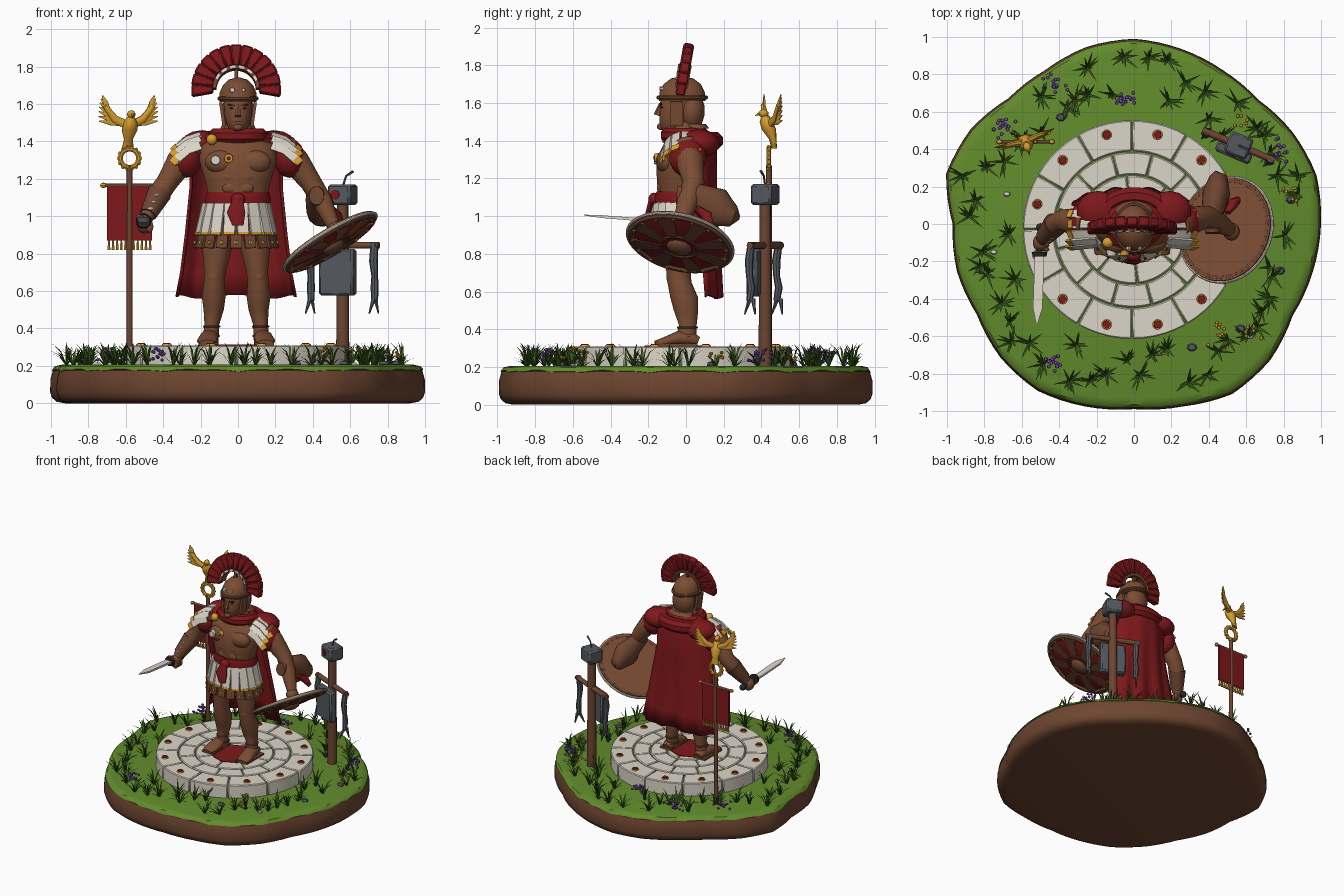
import bpy, bmesh, random
from math import sin, cos, pi, radians
from mathutils import Vector, Matrix

random.seed(4)
cube = bpy.data.objects.get("Cube")
if cube:
    bpy.data.objects.remove(cube, do_unlink=True)
X, Y, Z = Vector((1, 0, 0)), Vector((0, 1, 0)), Vector((0, 0, 1))


def material(name, r, g, b):
    m = bpy.data.materials.new(name)
    m.use_nodes = True
    m.diffuse_color = (r, g, b, 1)
    m.node_tree.nodes["Principled BSDF"].inputs["Base Color"].default_value = (r, g, b, 1)
    return m


skin = material("tan brown", .2, .075, .034)
earth = material("earth brown", .155, .06, .03)
red = material("deep red", .21, .009, .011)
stone = material("pale stone", .72, .67, .58)
grass = material("grass green", .12, .26, .025)
leaf = material("dark leaf", .04, .1, .012)
gold = material("gold", .68, .34, .03)
steel = material("grey steel", .09, .1, .115)
violet = material("violet", .2, .075, .45)
dark = material("near black brown", .026, .02, .018)


class Part:
    """One object: shapes are added to its bmesh, then it is built on exit."""

    def __init__(self, name, mat, mirror=False, matrix=None, solid=0, bevel=0):
        self.name, self.mat, self.mirror, self.matrix = name, mat, mirror, matrix
        self.solid, self.bevel = solid, bevel

    def __enter__(self):
        self.bm = bmesh.new()
        return self

    def __exit__(self, *_):
        bm = self.bm
        bmesh.ops.recalc_face_normals(bm, faces=bm.faces)
        if self.matrix:
            bm.transform(self.matrix)
        me = bpy.data.meshes.new(self.name)
        bm.to_mesh(me)
        bm.free()
        me.materials.append(self.mat)
        me.shade_smooth()
        me.set_sharp_from_angle(angle=radians(42))
        ob = bpy.data.objects.new(self.name, me)
        bpy.context.collection.objects.link(ob)
        if self.mirror:
            ob.modifiers.new("Mirror", "MIRROR").use_mirror_merge = False
            ob.location.x = -.01
        if self.solid:
            ob.modifiers.new("Solid", "SOLIDIFY").thickness = self.solid
        if self.bevel:
            ob.modifiers.new("Bevel", "BEVEL").width = self.bevel

    def ball(self, loc, size, seg=14):
        bmesh.ops.create_uvsphere(self.bm, u_segments=seg, v_segments=max(4, seg // 2), radius=1,
                                  matrix=Matrix.LocRotScale(Vector(loc), None, Vector(size)))

    def box(self, loc, size, spin=0):
        m = Matrix.Translation(loc) @ Matrix.Rotation(radians(spin), 4, 'Y') @ Matrix.Diagonal((*size, 1))
        bmesh.ops.create_cube(self.bm, size=1, matrix=m)

    def cone(self, a, b, r1, r2, n=12):
        a, b = Vector(a), Vector(b)
        m = Matrix.Translation((a + b) / 2) @ (b - a).to_track_quat('Z', 'Y').to_matrix().to_4x4()
        bmesh.ops.create_cone(self.bm, cap_ends=True, segments=n, radius1=r1, radius2=r2,
                              depth=(b - a).length, matrix=m)

    def loft(self, secs, ref=None, n=16, closed=False):
        """Elliptical sections x, y, z, rx, ry; level unless ref sets the frame."""
        count, rows = len(secs), []
        pts = [Vector(s[:3]) for s in secs]
        for i, (p, s) in enumerate(zip(pts, secs)):
            u, v = X, Y
            if ref:
                after = pts[(i + 1) % count] if closed else pts[min(i + 1, count - 1)]
                t = (after - pts[i - 1 if closed else max(i - 1, 0)]).normalized()
                u = t.cross(ref).normalized()
                v = u.cross(t)
            angles = [2 * pi * (k + .5) / n for k in range(n)]
            rows.append([self.bm.verts.new(p + u * s[3] * cos(a) + v * s[4] * sin(a)) for a in angles])
        self.grid(rows + rows[:1] if closed else rows, True)
        if not closed:
            self.bm.faces.new(rows[0])
            self.bm.faces.new(rows[-1])

    def grid(self, rows, wrap=False):
        n = len(rows[0])
        for p, q in zip(rows, rows[1:]):
            for k in range(n if wrap else n - 1):
                j = (k + 1) % n
                self.bm.faces.new((p[k], p[j], q[j], q[k]))

    def ring(self, c, rx, ry, r, ref=Z, n=28):
        other = Y if ref == Z else Z
        pts = [Vector(c) + X * rx * cos(a) + other * ry * sin(a) for a in (2 * pi * k / n for k in range(n))]
        self.loft([(*p, r, r) for p in pts], ref, 8, True)

    def wedge(self, r0, r1, a0, a1, z0, z1, steps=5):
        rows = []
        for k in range(steps + 1):
            a = a0 + (a1 - a0) * k / steps
            rows.append([self.bm.verts.new((r * cos(a), r * sin(a), z))
                         for r, z in ((r0, z0), (r1, z0), (r1, z1), (r0, z1))])
        self.grid(rows, True)
        self.bm.faces.new(rows[0])
        self.bm.faces.new(rows[-1])


# Island
edge = [100, 101, 98, 94, 95, 97, 99, 98, 95, 95, 101, 104, 97, 98, 97, 101, 103, 101, 99, 101, 105, 103, 98, 99]


def shore(a):
    f = a / (2 * pi) * 24 % 24
    i = int(f)
    return (edge[i] + (edge[(i + 1) % 24] - edge[i]) * (f - i)) / 100


def island(name, mat, layers, wave):
    with Part(name, mat) as p:
        rows = []
        for s, z in layers:
            angles = [2 * pi * k / 96 for k in range(96)]
            rows.append([p.bm.verts.new((s * shore(a) * cos(a), s * shore(a) * sin(a),
                                         z + (wave * sin(a * 23) * sin(a * 9) if z < .19 else 0)))
                         for a in angles])
        p.grid(rows, True)
        p.bm.faces.new(rows[0])
        p.bm.faces.new(rows[-1])


island("island_soil", earth, [(.92, 0), (.965, .008), (.99, .03), (1, .06), (.998, .13), (.985, .175), (.96, .19)], 0)
island("island_turf", grass, [(.97, .17), (.99, .178), (.975, .198), (.94, .206)], .008)

# Round stone dais
here = Matrix.Translation((-.01, -.03, 0))
with Part("dais_moss", grass, matrix=here) as p:
    p.cone((0, 0, .19), (0, 0, .3), .575, .575, 48)
with Part("dais_stones", stone, matrix=here, bevel=.006) as p:
    for r0, r1, count, turn in ((.42, .585, 12, 0), (.295, .414, 12, .26), (.17, .289, 8, .1), (.02, .164, 4, 0)):
        for k in range(count):
            a = 2 * pi * k / count + turn
            gap = .0035 / r1
            p.wedge(r0, r1, a + gap, a + 2 * pi / count - gap, .2, .31)
with Part("dais_mat", red) as p:
    p.cone((0, -.06, .305), (0, -.06, .315), .16, .16, 8)
for name, mat, r, z in (("stud_rims", gold, .031, .316), ("studs", red, .024, .322)):
    with Part(name, mat, matrix=here) as p:
        for k in range(12):
            a = pi / 12 + k * pi / 6
            p.cone((.525 * cos(a), .525 * sin(a), .3), (.525 * cos(a), .525 * sin(a), z), r, r * .8)

# Legs and feet
with Part("legs", skin, True) as p:
    p.loft([(.14, -.01, .31, .045, .06), (.135, 0, .36, .043, .055), (.13, .01, .42, .04, .047),
            (.12, .0, .5, .055, .066), (.12, -.01, .57, .065, .075), (.117, -.035, .65, .057, .065),
            (.112, -.04, .71, .06, .066), (.1, -.03, .85, .085, .095), (.09, -.02, 1, .09, .1)])
    p.loft([(.14, .065, .335, .03, .025), (.14, .04, .345, .043, .035), (.145, -.04, .352, .05, .04),
            (.155, -.12, .333, .055, .023), (.157, -.165, .325, .04, .014)], Z)
    p.ball((.117, -.08, .68), (.036, .024, .045))
with Part("sandal_straps", earth, True) as p:
    p.ring((.131, .007, .41), .041, .05, .006)
    p.ring((.136, 0, .36), .044, .057, .006)
    p.box((.15, -.05, .317), (.105, .22, .014))

# Torso
with Part("torso", skin) as p:
    p.loft([(0, -.03, .95, .16, .12), (0, -.03, 1.08, .155, .115), (0, -.03, 1.18, .175, .125),
            (0, -.025, 1.3, .21, .135), (0, -.01, 1.38, .2, .11), (0, 0, 1.44, .09, .08), (0, -.005, 1.5, .062, .068)], n=24)
    for side in (-1, 1):
        p.ball((side * .085, -.105, 1.29), (.095, .055, .065))
        for z in (1.15, 1.21):
            p.ball((side * .04, -.132, z), (.045, .022, .035))
with Part("chest_medals", stone) as p:
    p.cone((-.12, -.14, 1.3), (-.12, -.17, 1.3), .028, .024)
with Part("chest_ornaments", gold) as p:
    p.cone((-.05, -.14, 1.31), (-.05, -.168, 1.31), .026, .022)
    p.ball((-.14, -.1, 1.41), (.03, .03, .03))
with Part("ornament_gem", red) as p:
    p.ball((-.05, -.166, 1.31), (.012, .008, .012), 8)
with Part("waist_sash", red) as p:
    p.loft([(0, -.03, 1.05, .172, .132), (0, -.03, 1.09, .178, .138), (0, -.03, 1.13, .168, .128)], n=24)
    p.ball((0, -.17, 1.09), (.04, .03, .035))
    p.loft([(0, -.18, 1.1, .025, .015), (-.01, -.2, 1.02, .05, .015), (0, -.205, .95, .03, .012)])


# Strip skirt
def hem(a, z, out=0):
    f = (1.06 - z) / .22
    return ((.17 + .05 * f + out) * cos(a) - .01, -.03 + (.13 + .04 * f + out) * sin(a), z)


with Part("skirt_lining", red) as p:
    p.loft([(-.01, -.03, .87, .2, .155), (0, -.03, 1.07, .16, .12)], n=24)
for name, mat, top, low, out in (("skirt_strips", stone, 1.07, .91, .008), ("skirt_bands", gold, .914, .9, .012),
                                 ("skirt_tips", earth, .95, .83, 0)):
    with Part(name, mat) as p:
        for k in range(18):
            a = pi * (k + (.5 if mat == earth else 0)) / 9
            p.loft([(*hem(a, z, out), .043, .01) for z in (top, low)], Vector((cos(a), sin(a), 0)), 4)
with Part("skirt_studs", gold) as p:
    for k in range(18):
        p.ball(hem(pi * (k + .5) / 9, .86, .006), (.012, .012, .012), 6)

# Cloak and scarf
with Part("cloak", red, solid=.016) as p:
    rows = []
    for z, w, front, back in ((1.46, .12, .0, .09), (1.42, .2, .0, .14), (1.34, .25, -.01, .165), (1.15, .25, .0, .165),
                              (.9, .275, .06, .17), (.7, .3, .09, .185), (.57, .325, .1, .19)):
        row = []
        for k in range(49):
            t = pi * k / 48
            fold = .014 * sin(t * 11) * sin(t) * (1.46 - z)
            row.append(p.bm.verts.new((-w * cos(t) - .01, front + (back - front) * sin(t) + fold, z + .01 * sin(t * 5))))
        rows.append(row)
    p.grid(rows)
with Part("scarf", red) as p:
    p.ring((0, -.005, 1.43), .12, .09, .042)
    p.ring((0, .05, 1.4), .16, .1, .05)
    for side in (-1, 1):
        p.ball((side * .275, .01, 1.31), (.085, .1, .105))
        p.ball((side * .19, .07, 1.385), (.12, .11, .075))

# Shoulder strips
for name, mat, s, e in (("shoulder_strips", stone, .1, .8), ("shoulder_tips", gold, .74, .86)):
    with Part(name, mat, True) as p:
        for k in range(-3, 2):
            t = radians(k * 25)
            lift = .005 if mat == gold else 0
            path = [(.17 + .2 * f, (.115 + .02 * f) * sin(t), 1.355 - .14 * f * f + lift + (.09 + .015 * f) * cos(t))
                    for f in (s, (s + e) / 2, e)]
            p.loft([(*c, .032, .009) for c in path], Vector((.3, sin(t), cos(t))).normalized(), 4)

# Arms
with Part("right_arm", skin) as p:
    p.loft([(-.24, 0, 1.38, .07, .07), (-.31, .01, 1.29, .075, .075), (-.38, .02, 1.18, .058, .058),
            (-.43, -.01, 1.11, .06, .06), (-.49, -.08, .99, .036, .038)], Y)
    p.ball((-.5, -.1, .955), (.042, .05, .048))
    for k in range(4):
        p.ball((-.472, -.07 - k * .022, .945), (.02, .013, .035), 8)
with Part("left_arm", skin) as p:
    p.loft([(.24, 0, 1.38, .07, .07), (.31, .02, 1.29, .075, .075), (.39, .04, 1.18, .058, .058),
            (.45, .01, 1.08, .055, .058), (.51, -.03, .95, .036, .038)], Y)
    p.ball((.52, -.04, .93), (.045, .05, .045))
with Part("bracers", earth) as p:
    p.loft([(-.42, 0, 1.125, .066, .066), (-.48, -.07, 1.01, .046, .048)], Y)
    p.loft([(.42, -.05, 1.11, .04, .05), (.42, .06, 1.1, .06, .075), (.44, .16, 1.045, .075, .11),
            (.45, .25, 1, .05, .06), (.43, .28, 1, .01, .02)], Z, 12)
with Part("bracer_lacing", stone) as p:
    for k in range(3):
        p.ball((-.435 - k * .016, -.072 - k * .016, 1.11 - k * .035), (.014, .01, .008), 6)
with Part("arm_cloth", red) as p:
    p.loft([(.5, .06, 1.04, .02, .015), (.53, .11, 1, .03, .03), (.56, .13, .95, .012, .02)], Y, 8)

# Sword
with Part("sword_blade", stone) as p:
    p.loft([(-.505, -.16, .975, .036, .012), (-.515, -.45, .998, .036, .01), (-.52, -.54, 1.006, .003, .003)], Z, 4)
with Part("sword_hilt", dark) as p:
    p.cone((-.5, -.02, .96), (-.505, -.17, .975), .016, .016)
    p.cone((-.505, -.15, .975), (-.505, -.175, .975), .042, .036)
    p.ball((-.5, -.02, .96), (.025, .025, .025))

# Shield
tilt = Matrix.Translation((.49, -.03, .865)) @ Vector((.5, -.2, -.83)).to_track_quat('Z', 'Y').to_matrix().to_4x4()
with Part("shield_back", skin, matrix=tilt) as p:
    p.loft([(0, 0, -.012, .282, .282), (0, 0, .004, .285, .285)], n=40)
with Part("shield_face", red, matrix=tilt) as p:
    p.loft([(0, 0, 0, .275, .275), (0, 0, .018, .23, .23), (0, 0, .032, .12, .12), (0, 0, .036, .02, .02)], n=40)
with Part("shield_trim", earth, matrix=tilt) as p:
    p.ring((0, 0, .006), .264, .264, .02, n=40)
    p.ring((0, 0, .032), .1, .1, .01)
    p.ball((0, 0, .03), (.07, .07, .04))
    for k in range(8):
        a = pi * k / 4
        p.loft([(.09 * cos(a), .09 * sin(a), .034, .03, .007), (.25 * cos(a), .25 * sin(a), .016, .07, .007)], Z, 4)
with Part("shield_edge", stone, matrix=tilt) as p:
    p.ring((0, 0, .004), .286, .286, .009, n=40)
with Part("shield_rivets", gold, matrix=tilt) as p:
    for k in range(16):
        a = pi * (k + .5) / 8
        p.ball((.255 * cos(a), .255 * sin(a), .024), (.011, .011, .006), 6)

# Head and face
with Part("head", skin) as p:
    p.loft([(0, -.08, 1.45, .03, .04), (0, -.07, 1.475, .055, .072), (0, -.045, 1.53, .072, .096),
            (0, -.04, 1.6, .078, .1), (0, -.03, 1.67, .06, .08)], n=20)
    p.cone((0, -.132, 1.598), (0, -.152, 1.535), .01, .02, 6)
    p.ball((0, -.135, 1.475), (.026, .02, .018))
with Part("brows_and_mouth", dark) as p:
    for side in (-1, 1):
        p.box((side * .034, -.133, 1.594), (.038, .012, .008), side * -10)
        p.ball((side * .034, -.128, 1.577), (.011, .008, .005), 8)
    p.box((0, -.137, 1.506), (.036, .008, .004))

# Helmet and crest
with Part("helmet", skin) as p:
    p.loft([(0, -.02, 1.61, .1, .125), (0, -.02, 1.66, .099, .12), (0, -.02, 1.7, .082, .1),
            (0, -.02, 1.73, .05, .06), (0, -.02, 1.742, .01, .01)], n=24)
    p.ball((0, .03, 1.56), (.092, .07, .11))
    p.ring((0, -.02, 1.63), .1, .126, .011)
    p.loft([(0, .06, 1.465, .1, .065), (0, .05, 1.49, .085, .055)])
    for side in (-1, 1):
        p.box((side * .083, -.05, 1.545), (.018, .07, .13), side * 8)
with Part("helmet_badges", stone) as p:
    p.cone((-.03, -.12, 1.675), (-.03, -.14, 1.675), .016, .012, 8)
    p.cone((.03, -.12, 1.675), (.03, -.14, 1.675), .01, .008, 8)
stand = Matrix.Translation((-.01, -.025, 1.68)) @ Matrix.Rotation(radians(80), 4, 'X')
with Part("crest_plume", red, matrix=stand, bevel=.008) as p:
    first, count = radians(-10), 13
    step = (pi - 2 * first) / count
    for k in range(count):
        half = .029 if k % 2 else .026
        p.wedge(.122, .24, first + k * step, first + (k + 1) * step, -half, half, 4)
with Part("crest_holder", earth, matrix=stand) as p:
    p.wedge(.105, .126, 0, pi, -.034, .034, 20)
    p.box((0, .08, 0), (.02, .06, .03))
with Part("crest_inlay", stone, matrix=stand) as p:
    for k in range(6):
        p.wedge(.108, .122, .35 + k * .42, .6 + k * .42, .03, .038, 3)

# Standard with eagle
spot = Matrix.Translation((-.58, .44, 0))
with Part("standard_pole", earth, matrix=spot) as p:
    p.cone((0, 0, .19), (0, 0, 1.27), .017, .015)
    p.cone((-.13, 0, 1.165), (.13, 0, 1.165), .009, .009)
with Part("standard_banner", red, matrix=spot) as p:
    p.box((0, 0, 1.015), (.24, .018, .29))
with Part("standard_gold", gold, matrix=spot) as p:
    for side in (-1, 1):
        p.ball((side * .14, 0, 1.165), (.018, .015, .015), 8)
    for k in range(11):
        p.cone((-.11 + k * .022, 0, .875), (-.11 + k * .022, 0, .82), .005, .009, 6)
    p.ring((0, 0, 1.31), .048, .048, .013, Y)
    for k in range(14):
        a = pi * k / 7
        p.ball((.056 * cos(a), 0, 1.31 + .056 * sin(a)), (.013, .013, .013), 6)
with Part("eagle", gold, matrix=spot @ Matrix.Rotation(radians(18), 4, 'Z')) as p:
    p.loft([(0, .03, 1.36, .035, .01), (0, .02, 1.41, .024, .02), (0, 0, 1.46, .042, .038),
            (0, -.015, 1.5, .038, .035), (0, -.02, 1.53, .02, .022)], n=12)
    p.ball((0, -.03, 1.545), (.022, .028, .022), 10)
    p.cone((0, -.05, 1.545), (0, -.078, 1.533), .01, .001, 6)
    for side in (-1, 1):
        p.loft([(side * .02, 0, 1.49, .024, .018), (side * .08, .01, 1.52, .022, .016),
                (side * .135, .01, 1.59, .014, .012)], Y, 8)
        for k in range(7):
            a = radians(8 + k * 8)
            root = (side * (.03 + .014 * k), .01, 1.49 + .013 * k)
            tip = (side * (.04 + .125 * cos(a) + .006 * k), .02, 1.485 + .165 * sin(a) + .004 * k)
            mid = [(i + j) / 2 for i, j in zip(root, tip)]
            p.loft([(*root, .01, .007), (*mid, .016, .007), (*tip, .003, .003)], Y, 6)

# Training dummy
post = Matrix.Translation((.56, .42, 0)) @ Matrix.Rotation(radians(-23), 4, 'Z')
with Part("dummy_post", earth, matrix=post) as p:
    p.cone((0, 0, .19), (0, 0, 1.07), .036, .03)
    p.cone((-.21, 0, .845), (.21, 0, .845), .02, .018)
with Part("dummy_armour", steel, matrix=post, bevel=.012) as p:
    p.box((0, 0, 1.115), (.13, .12, .11))
    p.box((-.01, -.045, .7), (.2, .06, .25))
with Part("dummy_arms", steel, matrix=post) as p:
    p.loft([(0, 0, 1.16, .006, .006), (.02, 0, 1.215, .006, .006), (.06, 0, 1.24, .008, .008)], Y, 6)
    for side in (-1, 1):
        x = side * .185
        p.loft([(x, 0, .86, .021, .02), (x, -.015, .76, .024, .022), (x + .005, -.01, .68, .018, .018),
                (x, 0, .62, .022, .02), (x + .005, -.01, .55, .018, .018)], Y, 8)
        for k in (-1, 1):
            p.cone((x, k * .01, .56), (x + .012 * k, k * .035 - .01, .48), .013, .004, 6)
with Part("dummy_mark", red, matrix=post) as p:
    p.cone((-.02, -.055, 1.115), (-.02, -.066, 1.115), .026, .026)

# Grass tufts
with Part("grass_tufts", leaf) as p:
    for k in range(60):
        a = 2 * pi * (k + random.random() * .8) / 60
        r = random.uniform(.67, .92) * shore(a)
        for _ in range(12):
            base = Vector((r * cos(a), r * sin(a), .2))
            turn = random.uniform(0, 2 * pi)
            way, side = Vector((cos(turn), sin(turn), 0)), Vector((-sin(turn), cos(turn), 0)) * .006
            tall, reach = random.uniform(.03, .13), random.uniform(.03, .1)
            mid = base + way * reach * .45 + Z * tall * .7
            v = [p.bm.verts.new(c) for c in (base - side, base + side, mid + side, mid - side, base + way * reach + Z * tall)]
            p.bm.faces.new(v[:4])
            p.bm.faces.new((v[3], v[2], v[4]))

# Flowers and rocks
violets = ((-.42, .75), (-.7, .52), (-.03, .67), (-.42, -.75), (.78, .38))
marigolds = ((.57, .56), (.45, -.54), (.45, -.63), (.62, -.58), (.82, .17))
for name, mat, spots in (("violet_flowers", violet, violets), ("gold_flowers", gold, marigolds)):
    with Part(name, mat) as p:
        for x, y in spots:
            for _ in range(18 if mat == violet else 6):
                p.ball((x + random.gauss(0, .03), y + random.gauss(0, .025), random.uniform(.23, .3)), (.011, .011, .009), 6)
with Part("grey_rocks", steel) as p:
    for x, y in ((-.39, .57), (.78, -.25), (.31, -.66), (.57, -.56), (.84, .13)):
        p.ball((x, y, .21), (.028, .022, .02), 7)
with Part("pale_pebbles", stone) as p:
    for x, y in ((-.68, .16), (-.75, -.15), (.62, -.6)):
        p.ball((x, y, .208), (.02, .014, .012), 7)
